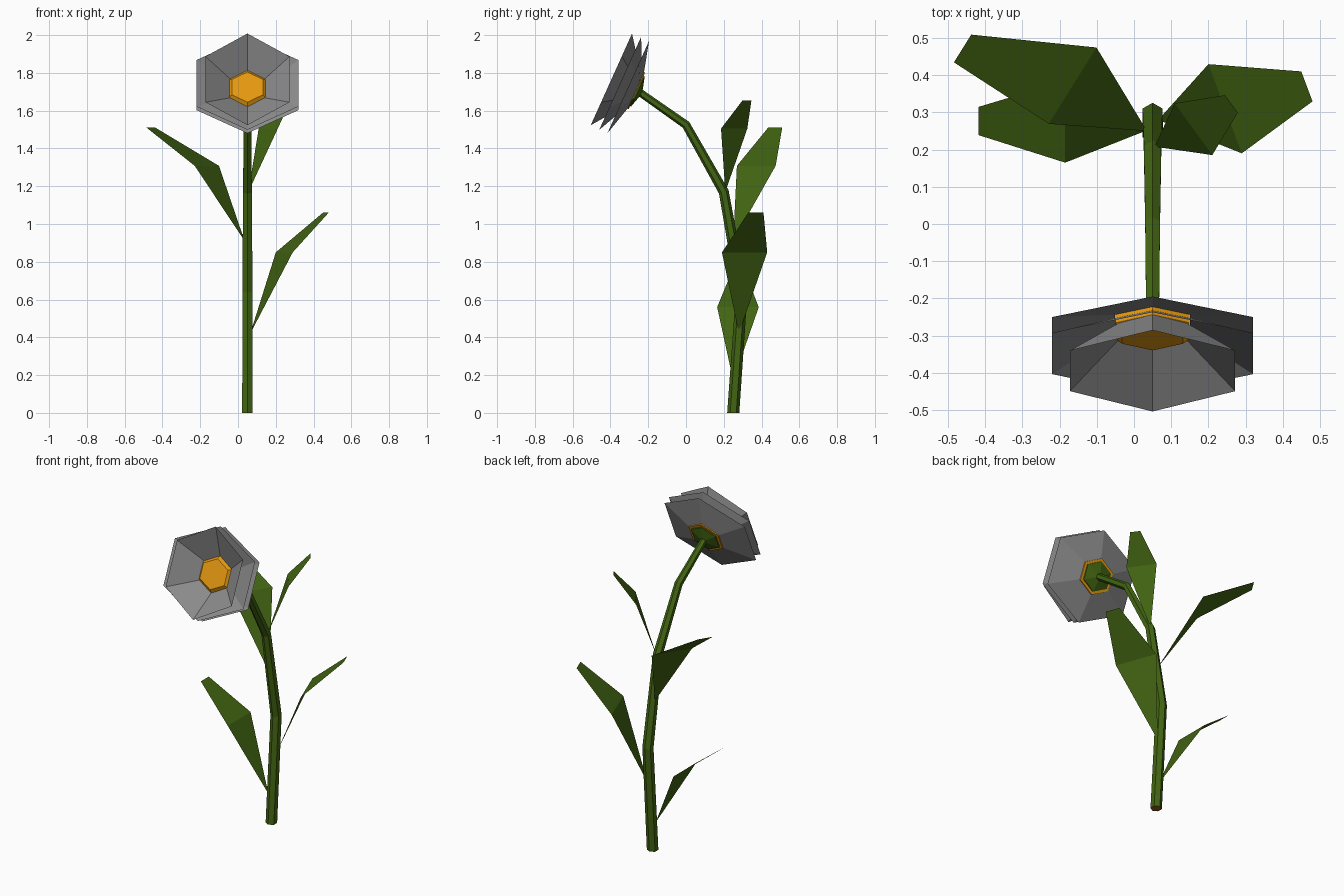
import bpy
import bmesh
from math import cos, sin, pi, radians
from mathutils import Vector

cube = bpy.data.objects.get("Cube")
if cube:
    bpy.data.objects.remove(cube, do_unlink=True)


def material(name, r, g, b):
    m = bpy.data.materials.new(name)
    m.use_nodes = True
    m.diffuse_color = (r, g, b, 1)
    m.node_tree.nodes["Principled BSDF"].inputs["Base Color"].default_value = (r, g, b, 1)
    return m


GREEN = material("leaf green", 0.055, 0.13, 0.006)
GREY = material("petal grey", 0.26, 0.26, 0.26)
ORANGE = material("pollen orange", 0.79, 0.32, 0.005)
BROWN = material("cut brown", 0.32, 0.1, 0.015)

X = Vector((1, 0, 0))
STEM_X = 0.05


def finish(name, bm, *mats):
    mesh = bpy.data.meshes.new(name)
    bm.to_mesh(mesh)
    bm.free()
    for m in mats:
        mesh.materials.append(m)
    obj = bpy.data.objects.new(name, mesh)
    bpy.context.collection.objects.link(obj)
    return obj


def hexagon(bm, centre, up, radius, stretch=1.0):
    """Six vertices in the plane of the x axis and the up vector."""
    return [bm.verts.new(centre + up * radius * cos(i * pi / 3)
                         + X * radius * stretch * sin(i * pi / 3)) for i in range(6)]


def bridge(bm, a, b):
    for i in range(6):
        j = (i + 1) % 6
        bm.faces.new((a[i], a[j], b[j], b[i]))


# Stem: hexagonal tube along a bending path, with a cut end at the ground
path = [Vector((STEM_X, y, z)) for y, z in
        ((0.25, 0), (0.295, 0.64), (0.2, 1.17), (0, 1.525), (-0.245, 1.697))]
radii = (0.032, 0.031, 0.027, 0.023, 0.02)
bm = bmesh.new()
rings = []
for i, (p, r) in enumerate(zip(path, radii)):
    ahead = (path[min(i + 1, 4)] - p).normalized()
    behind = (p - path[max(i - 1, 0)]).normalized()
    along = (ahead + behind).normalized() if i else Vector((0, 0, 1))
    rings.append(hexagon(bm, p, X.cross(along), r))
for a, b in zip(rings, rings[1:]):
    bridge(bm, a, b)
bm.faces.new(rings[0]).material_index = 1
bm.faces.new(rings[-1])
bmesh.ops.recalc_face_normals(bm, faces=bm.faces)
finish("stem", bm, GREEN, BROWN)


# Flower parts: hexagonal rings stacked along the tilted flower axis
AXIS = Vector((0, -0.91, 0.41)).normalized()
UP = Vector((0, 0.41, 0.91)).normalized()
HEAD = Vector((STEM_X, -0.26, 1.705))


def flower_part(name, mat, profile, stretch=1.0, capped=False):
    bm = bmesh.new()
    loops = [hexagon(bm, HEAD + AXIS * t, UP, r, stretch) for t, r in profile]
    for a, b in zip(loops, loops[1:]):
        bridge(bm, a, b)
    if capped:
        bm.faces.new(loops[0])
        bm.faces.new(loops[-1])
        bmesh.ops.recalc_face_normals(bm, faces=bm.faces)
    return finish(name, bm, mat)


flower_part("back_petals", GREY, ((0.005, 0.1), (0.05, 0.269)), 1.16)
flower_part("middle_petals", GREY, ((0.015, 0.1), (0.097, 0.27)), 1.155)
flower_part("front_petals", GREY, ((0.025, 0.1), (0.148, 0.266)), 0.965)
flower_part("flower_centre", ORANGE,
            ((0, 0.106), (0.03, 0.106), (0.048, 0.088)), 1.08, True)
flower_part("calyx", GREEN, ((-0.025, 0.022), (-0.006, 0.088), (0, 0.088)), 1.08, True)


# Leaves: pointed at the stem, widest in the middle, with a blunt bent tip
def leaf(name, base, mid, tip, angle, mid_half, tip_half):
    side = Vector((cos(radians(angle)), sin(radians(angle)), 0))
    base, mid, tip = Vector(base), Vector(mid), Vector(tip)
    bm = bmesh.new()
    b = bm.verts.new(base)
    m1, m2 = (bm.verts.new(mid + side * s * mid_half) for s in (1, -1))
    t1, t2 = (bm.verts.new(tip + side * s * tip_half) for s in (1, -1))
    bm.faces.new((b, m1, m2))
    bm.faces.new((m1, t1, t2, m2))
    bmesh.ops.recalc_face_normals(bm, faces=bm.faces)
    if sum(f.normal.z for f in bm.faces) < 0:
        bmesh.ops.reverse_faces(bm, faces=bm.faces)
    finish(name, bm, GREEN)


leaf("lowest_leaf", (0.03, 0.25, 0.17), (-0.185, 0.275, 0.56),
     (-0.418, 0.277, 0.74), 90, 0.11, 0.038)
leaf("lower_leaf", (0.065, 0.28, 0.42), (0.245, 0.31, 0.85),
     (0.465, 0.37, 1.06), 110.5, 0.128, 0.043)
leaf("upper_leaf", (0.035, 0.25, 0.91), (-0.165, 0.372, 1.308),
     (-0.461, 0.472, 1.51), 58, 0.121, 0.044)
leaf("top_leaf", (0.055, 0.208, 1.17), (0.16, 0.255, 1.505),
     (0.262, 0.323, 1.655), 126, 0.086, 0.029)
